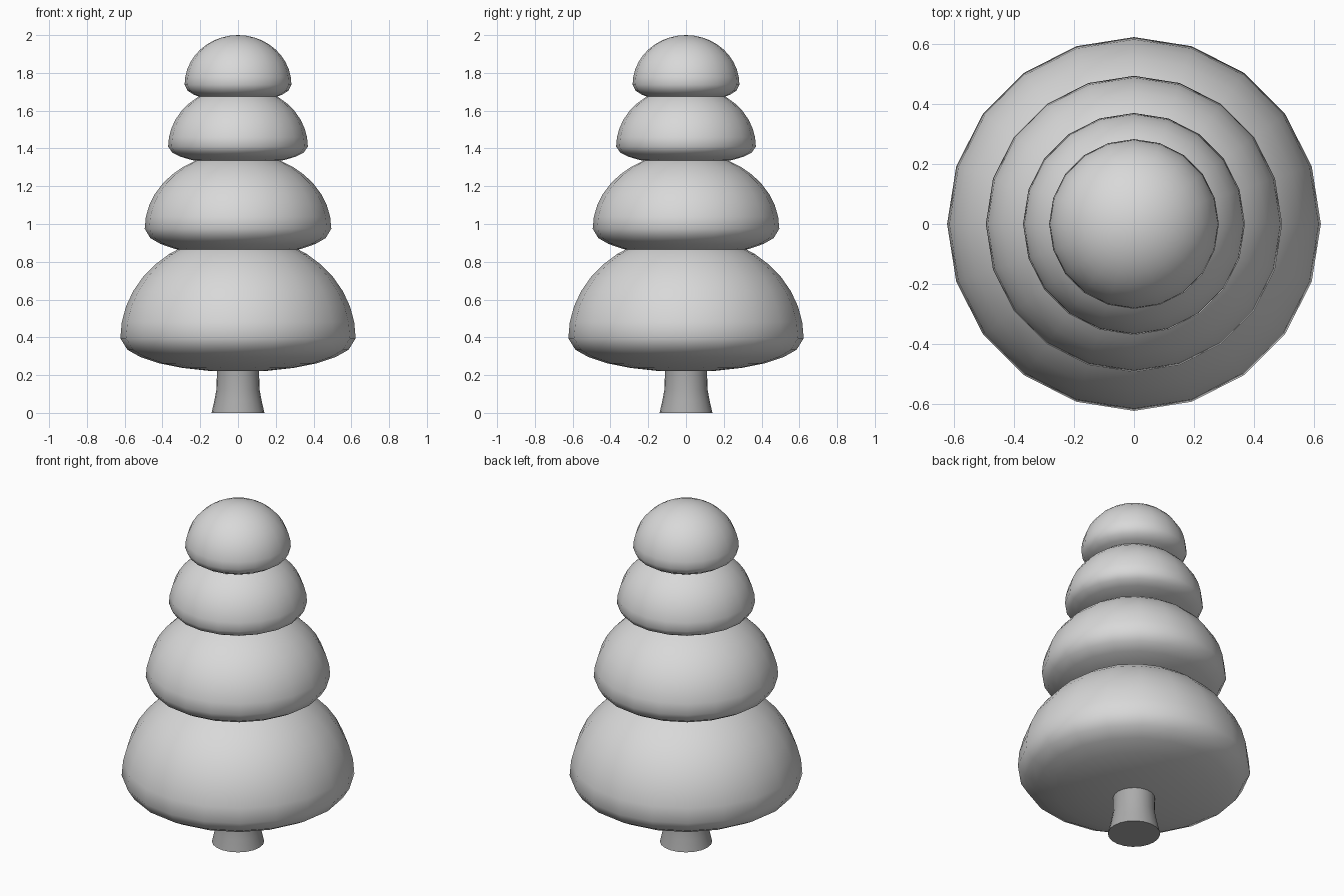
import bpy, math

if "Cube" in bpy.data.objects:
    bpy.data.objects.remove(bpy.data.objects["Cube"])

SIDES = 20


def material(name, v):
    mat = bpy.data.materials.new(name)
    mat.diffuse_color = (v, v, v, 1)
    mat.use_nodes = True
    mat.node_tree.nodes["Principled BSDF"].inputs["Base Color"].default_value = mat.diffuse_color
    return mat


foliage_grey = material("light grey", 0.69)
trunk_grey = material("mid grey", 0.41)


def lathe(name, profile, mat):
    """Spin an (r, z) profile, listed bottom to top, around the z axis."""
    verts, rings, faces = [], [], []
    for r, z in profile:
        if r < 1e-4:
            rings.append([len(verts)] * SIDES)
            verts.append((0, 0, z))
        else:
            rings.append(list(range(len(verts), len(verts) + SIDES)))
            for i in range(SIDES):
                a = 2 * math.pi * i / SIDES
                verts.append((r * math.cos(a), r * math.sin(a), z))
    for lo, hi in zip(rings, rings[1:]):
        for i in range(SIDES):
            j = (i + 1) % SIDES
            quad = [lo[i], lo[j], hi[j], hi[i]]
            faces.append(list(dict.fromkeys(quad)))
    mesh = bpy.data.meshes.new(name)
    mesh.from_pydata(verts, [], faces)
    mesh.materials.append(mat)
    obj = bpy.data.objects.new(name, mesh)
    bpy.context.collection.objects.link(obj)
    bpy.ops.object.select_all(action='DESELECT')
    obj.select_set(True)
    bpy.context.view_layer.objects.active = obj
    bpy.ops.object.shade_smooth_by_angle(angle=math.radians(60))
    return obj


def tier(name, radius, z, up, down):
    """Dome with a shallow rounded underside, widest at height z."""
    below = [(radius * math.cos(t), z - down * math.sin(t))
             for t in (math.radians(a) for a in (90, 76, 62, 48, 34, 20))]
    above = [(radius * math.cos(t), z + up * math.sin(t))
             for t in (math.radians(9 * k) for k in range(11))]
    return lathe(name, below + above, foliage_grey)


# Foliage tiers
tier("foliage_bottom", 0.623, 0.395, 0.55, 0.178)
tier("foliage_lower_middle", 0.494, 0.975, 0.405, 0.145)
tier("foliage_upper_middle", 0.37, 1.41, 0.32, 0.095)
tier("foliage_top", 0.283, 1.737, 0.263, 0.093)

# Flared trunk
lathe("trunk", [(0, 0), (0.14, 0), (0.125, 0.065), (0.114, 0.125),
                (0.112, 0.20), (0.112, 0.30), (0, 0.30)], trunk_grey)
